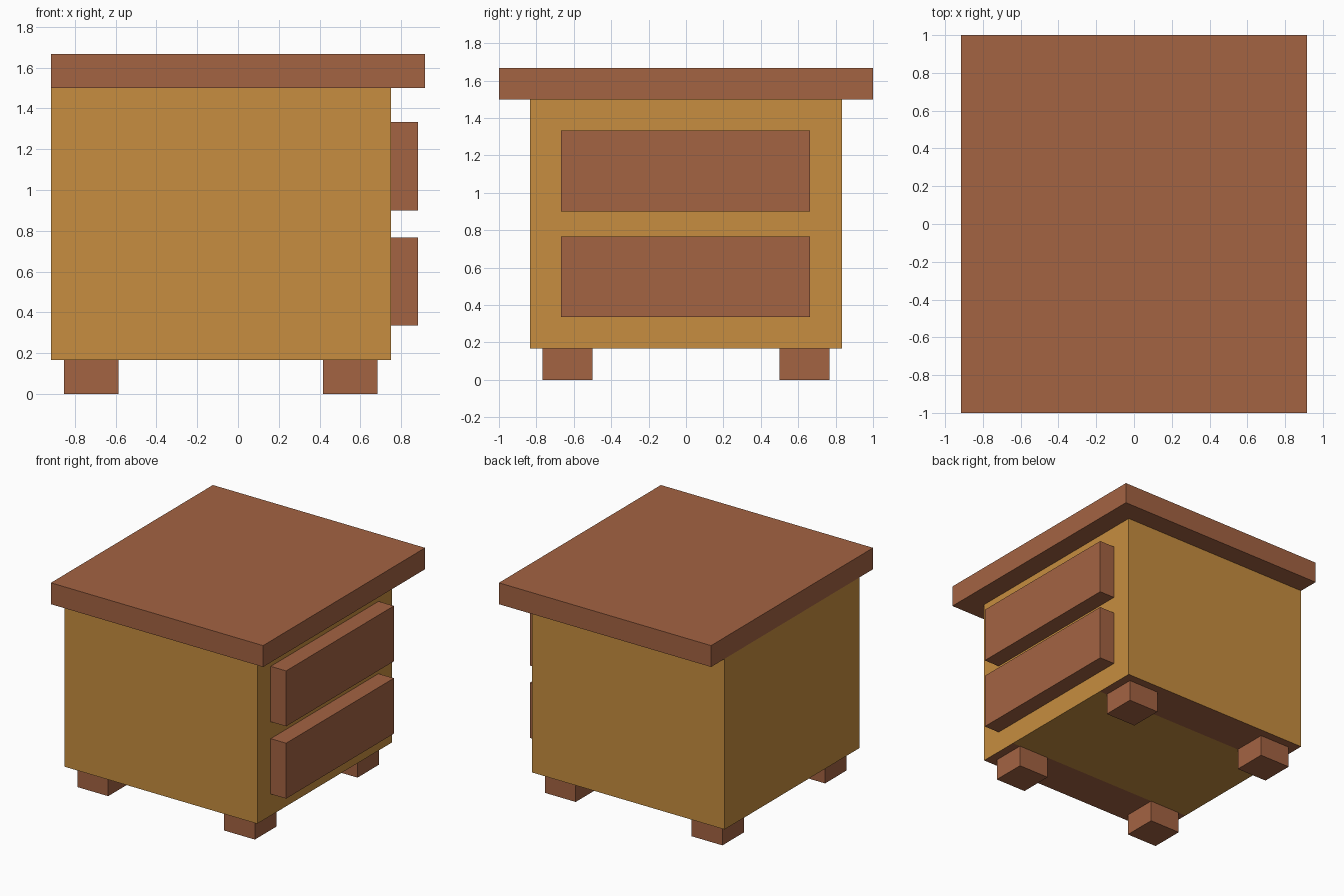
import bpy, bmesh

if "Cube" in bpy.data.objects:
    bpy.data.objects.remove(bpy.data.objects["Cube"])


def material(name, color):
    m = bpy.data.materials.new(name)
    m.diffuse_color = color
    m.use_nodes = True
    m.node_tree.nodes["Principled BSDF"].inputs["Base Color"].default_value = m.diffuse_color
    return m


GOLD = material("golden_wood", (0.57, 0.27, 0.05, 1))
RED = material("red_wood", (0.37, 0.125, 0.055, 1))


def box(name, x, y, z, mat):
    """Box from (min, max) ranges on each axis."""
    bm = bmesh.new()
    bmesh.ops.create_cube(bm, size=1)
    for v in bm.verts:
        for i, (lo, hi) in enumerate((x, y, z)):
            v.co[i] = hi if v.co[i] > 0 else lo
    me = bpy.data.meshes.new(name)
    bm.to_mesh(me)
    bm.free()
    me.materials.append(mat)
    ob = bpy.data.objects.new(name, me)
    bpy.context.collection.objects.link(ob)
    return ob


# Cabinet body, underside split along the inner edges of the feet
body = box("cabinet_body", (-0.917, 0.75), (-0.833, 0.833), (0.167, 1.5), GOLD)
body.data.materials.append(RED)
bm = bmesh.new()
bm.from_mesh(body.data)
for y in (-0.5, 0.5):
    bmesh.ops.bisect_plane(bm, geom=bm.verts[:] + bm.edges[:] + bm.faces[:],
                           plane_co=(0, y, 0), plane_no=(0, 1, 0))
bm.normal_update()
# Red strips under the body, between the feet on each side
for f in bm.faces:
    if f.normal.z < -0.9 and abs(f.calc_center_median().y) > 0.5:
        f.material_index = 1
bm.to_mesh(body.data)
bm.free()

# Overhanging top
box("top_board", (-0.917, 0.917), (-1, 1), (1.5, 1.667), RED)

# Drawer fronts
for name, z in (("lower_drawer", (0.335, 0.768)), ("upper_drawer", (0.9, 1.333))):
    box(name, (0.75, 0.883), (-0.667, 0.663), z, RED)

# Feet
for end, x in (("rear", (-0.852, -0.585)), ("drawer_side", (0.416, 0.683))):
    for side, y in (("left", (-0.767, -0.5)), ("right", (0.5, 0.767))):
        box(f"{end}_{side}_foot", x, y, (0, 0.167), RED)
